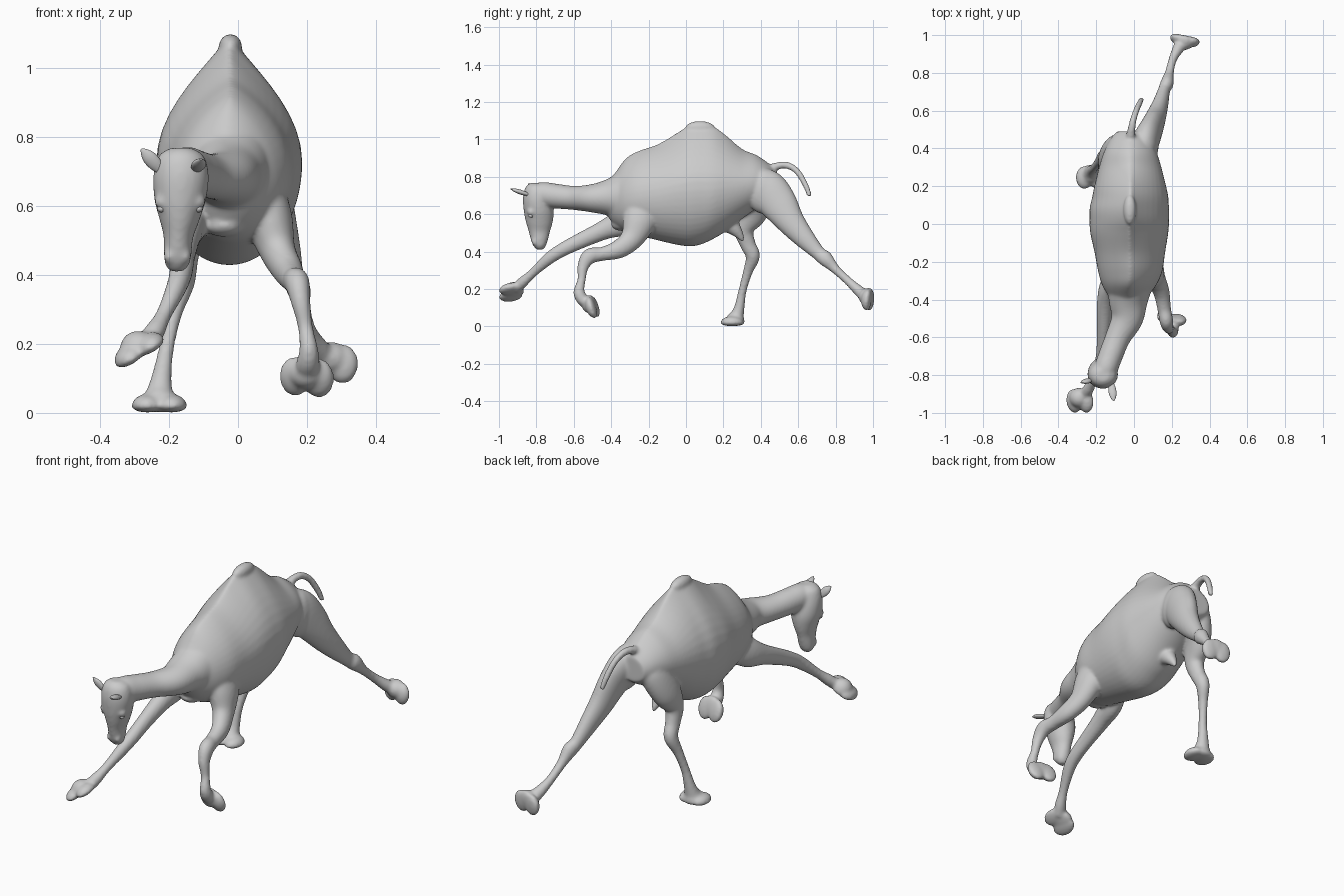
import bpy, bmesh, math
from mathutils import Vector, Matrix

SEG = 48
skin = bmesh.new()


def spline(rows, n=6):
    """Catmull-Rom interpolation of rows of numbers."""
    out = []
    for i in range(len(rows) - 1):
        a, b, c, d = (rows[max(0, min(len(rows) - 1, i + k))] for k in (-1, 0, 1, 2))
        for s in range(n):
            t = s / n
            out.append([0.5 * (2 * q + (r - p) * t + (2 * p - 5 * q + 4 * r - u) * t * t
                               + (3 * q - p - 3 * r + u) * t ** 3)
                        for p, q, r, u in zip(a, b, c, d)])
    out.append(list(rows[-1]))
    return out


def loft(bm, rings):
    """Skin a closed solid over rings of points."""
    loops = [[bm.verts.new(p) for p in ring] for ring in rings]
    for a, b in zip(loops, loops[1:]):
        for i in range(SEG):
            j = (i + 1) % SEG
            bm.faces.new((a[i], a[j], b[j], b[i]))
    bm.faces.new(loops[0][::-1])
    bm.faces.new(loops[-1])


def limb(bm, rows):
    """Tube through rows of x, y, z, half width, half depth."""
    pts = spline(rows)
    rings = []
    for i, (x, y, z, w, h) in enumerate(pts):
        t = (Vector(pts[min(i + 1, len(pts) - 1)][:3]) - Vector(pts[max(i - 1, 0)][:3])).normalized()
        side = Vector((1, 0, 0))
        side = (side - t * side.dot(t)).normalized()
        up = t.cross(side)
        rings.append([Vector((x, y, z)) + side * w * math.cos(a) + up * h * math.sin(a)
                      for a in (2 * math.pi * k / SEG for k in range(SEG))])
    loft(bm, rings)


def blob(bm, centre, size, axes=None, flat=1.0):
    """Ellipsoid, optionally turned and flattened underneath."""
    vs = bmesh.ops.create_uvsphere(bm, u_segments=24, v_segments=16, radius=1)["verts"]
    axes = axes or Matrix.Identity(3)
    for v in vs:
        x, y, z = v.co
        z = z if z > 0 else z * flat
        v.co = Vector(centre) + axes @ Vector((x * size[0], y * size[1], z * size[2]))


def foot(centre, up, forward, length=0.06):
    """Two-toed padded foot with a flat sole and a tapering ankle."""
    up = Vector(up).normalized()
    f = Vector(forward)
    f = (f - up * f.dot(up)).normalized()
    s = f.cross(up)
    axes = Matrix((s, f, up)).transposed()
    for k in (-1, 1):
        blob(skin, Vector(centre) + s * k * 0.035 + f * 0.004, (0.046, length, 0.036), axes, 0.5)
    blob(skin, Vector(centre) - f * 0.012, (0.056, length * 0.85, 0.06), axes, 0.28)


def finish(bm, name):
    bmesh.ops.recalc_face_normals(bm, faces=bm.faces)
    for face in bm.faces:
        face.smooth = True
    me = bpy.data.meshes.new(name)
    bm.to_mesh(me)
    bm.free()
    ob = bpy.data.objects.new(name, me)
    bpy.context.collection.objects.link(ob)
    return ob


# Torso with hump: y, centre x, half width, top, widest height, bottom, peak sharpness
torso = [
    (-.42, -.03, .07, .77, .68, .59, 1), (-.38, -.03, .105, .82, .68, .54, 1.1),
    (-.32, -.025, .145, .90, .68, .505, 1.4), (-.25, -.02, .17, .94, .69, .485, 1.5),
    (-.15, -.022, .187, .975, .70, .46, 1.6), (-.05, -.025, .206, 1.035, .72, .437, 2),
    (.02, -.025, .211, 1.078, .725, .428, 2.2), (.08, -.025, .21, 1.09, .73, .438, 2.3),
    (.14, -.02, .202, 1.075, .73, .465, 2.2), (.20, -.02, .19, 1.035, .74, .50, 2),
    (.30, -.02, .165, .95, .75, .575, 1.5), (.38, -.02, .14, .915, .76, .63, 1.3),
    (.45, -.02, .105, .865, .76, .66, 1.2), (.49, -.02, .07, .82, .75, .69, 1)]
rings = []
for y, cx, w, top, mid, bot, p in spline(torso, 6):
    ring = []
    for k in range(SEG):
        a = 2 * math.pi * k / SEG
        c, s = math.cos(a), math.sin(a)
        m = abs(c)
        m = 0.85 * m ** (1.2 * p) + 0.15 * m if s > 0 else m
        ring.append((cx + w * math.copysign(m, c), y, mid + s * ((top - mid) if s > 0 else (mid - bot))))
    rings.append(ring)
loft(skin, rings)
# Rounded hump crest
blob(skin, (-.022, .075, 1.062), (.034, .08, .036))

# Neck
limb(skin, [(-.02, -.28, .70, .13, .17), (-.03, -.40, .69, .105, .105), (-.037, -.50, .685, .085, .076),
            (-.085, -.60, .687, .067, .064), (-.125, -.70, .697, .064, .066),
            (-.15, -.77, .705, .062, .066), (-.165, -.82, .70, .05, .05)])
# Head, from the crown down to the muzzle
limb(skin, [(-.165, -.80, .768, .03, .03), (-.165, -.80, .745, .065, .058), (-.165, -.798, .69, .08, .074),
            (-.168, -.787, .62, .075, .08), (-.17, -.784, .56, .058, .072), (-.173, -.784, .51, .043, .058),
            (-.175, -.783, .46, .04, .045), (-.177, -.781, .428, .034, .032), (-.177, -.78, .41, .018, .016)])
# Brows and nostrils
for k in (-1, 1):
    blob(skin, (-.168 + k * .052, -.828, .612), (.022, .022, .022))
    blob(skin, (-.176 + k * .022, -.808, .455), (.018, .018, .024))

# Foreleg stretched forward
limb(skin, [(-.10, -.26, .62, .05, .08), (-.135, -.34, .56, .05, .075), (-.152, -.44, .515, .045, .052),
            (-.16, -.57, .455, .036, .042), (-.165, -.66, .41, .034, .037), (-.178, -.73, .365, .03, .033),
            (-.215, -.82, .285, .023, .024), (-.242, -.875, .235, .03, .029), (-.268, -.91, .20, .032, .027)])
foot((-.285, -.932, .178), (-.5, -.15, .86), (0, -1, 0), .065)

# Foreleg folded
limb(skin, [(.07, -.22, .66, .06, .10), (.09, -.25, .56, .068, .09), (.115, -.29, .47, .052, .062),
            (.145, -.36, .413, .043, .05), (.16, -.45, .387, .036, .037), (.172, -.515, .375, .036, .042),
            (.182, -.55, .32, .028, .031), (.195, -.558, .25, .022, .022), (.205, -.572, .185, .027, .03),
            (.203, -.555, .145, .034, .032), (.20, -.53, .12, .034, .026)])
foot((.20, -.495, .108), (-.2, -.93, -.3), (0, .35, -.93), .06)

# Hind leg stretched back, with a full thigh
limb(skin, [(.03, .35, .76, .07, .09), (.06, .43, .735, .07, .105), (.09, .495, .655, .06, .10),
            (.115, .56, .56, .053, .076), (.14, .635, .47, .042, .056), (.16, .71, .39, .032, .038),
            (.175, .745, .362, .035, .041), (.187, .80, .305, .024, .025), (.205, .87, .24, .022, .023),
            (.235, .93, .185, .031, .03), (.26, .965, .155, .036, .032)])
blob(skin, (.065, .42, .72), (.066, .10, .12))
foot((.27, .98, .145), (-.2, -1, .1), (0, 0, -1), .058)

# Hind leg standing, with a full thigh
limb(skin, [(-.065, .38, .77, .06, .08), (-.09, .385, .71, .07, .09), (-.128, .35, .61, .06, .085),
            (-.145, .31, .52, .046, .055), (-.152, .33, .44, .036, .042), (-.16, .357, .375, .034, .038),
            (-.185, .33, .29, .024, .026), (-.207, .302, .19, .022, .022), (-.222, .285, .10, .03, .028),
            (-.228, .27, .05, .042, .04)])
blob(skin, (-.09, .37, .72), (.066, .10, .12))
foot((-.228, .25, .019), (0, 0, 1), (0, -1, 0), .062)

# Tail
limb(skin, [(-.02, .43, .83, .03, .03), (-.015, .49, .858, .022, .02), (-.005, .545, .86, .018, .019),
            (.01, .595, .828, .017, .017), (.028, .637, .76, .016, .016), (.042, .662, .695, .013, .013)])
# Belly teat and chest pad
limb(skin, [(-.02, .22, .56, .05, .06), (-.02, .265, .515, .035, .035), (-.02, .295, .475, .016, .018),
            (-.02, .302, .455, .008, .008)])
blob(skin, (-.04, -.34, .545), (.06, .06, .035))

# Blend the parts into one smooth skin
body = finish(skin, "camel_body")
remesh = body.modifiers.new("blend", "REMESH")
remesh.mode = "VOXEL"
remesh.voxel_size = 0.0075
remesh.use_smooth_shade = True
relax = body.modifiers.new("relax", "SMOOTH")
relax.factor = 0.5
relax.iterations = 10

# Ears
ears = (("ear_right", (-.225, -.825, .705), (-.28, -.84, .765)),
        ("ear_left", (-.12, -.845, .705), (-.107, -.937, .735)))
for name, base, tip in ears:
    bm = bmesh.new()
    b, t = Vector(base), Vector(tip)
    limb(bm, [(*b.lerp(t, f), w, w * .6)
              for f, w in ((0, .014), (.3, .02), (.6, .02), (.85, .012), (1, .003))])
    finish(bm, name)

# Eyes
for name, k in (("eye_right", -1), ("eye_left", 1)):
    bm = bmesh.new()
    blob(bm, (-.168 + k * .053, -.829, .592), (.013, .013, .011))
    finish(bm, name)
